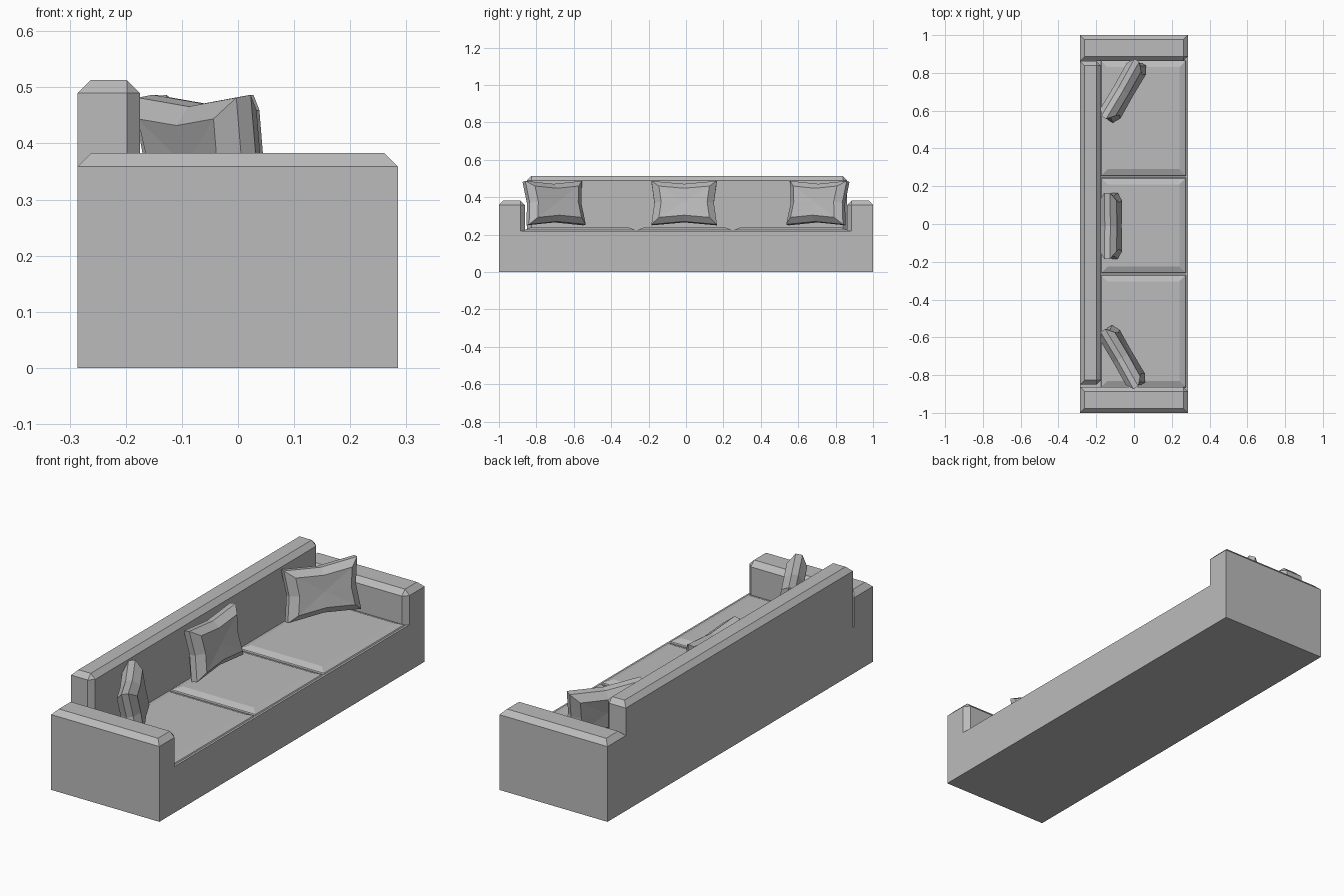
import bpy, bmesh
from math import radians
from mathutils import Matrix, Vector

cube = bpy.data.objects.get("Cube")
if cube:
    bpy.data.objects.remove(cube, do_unlink=True)

fabric = bpy.data.materials.new("grey fabric")
fabric.use_nodes = True
GREY = (0.5, 0.5, 0.5, 1)
fabric.diffuse_color = GREY
fabric.node_tree.nodes["Principled BSDF"].inputs["Base Color"].default_value = GREY


def finish(name, bm):
    bmesh.ops.recalc_face_normals(bm, faces=bm.faces)
    mesh = bpy.data.meshes.new(name)
    bm.to_mesh(mesh)
    bm.free()
    mesh.materials.append(fabric)
    obj = bpy.data.objects.new(name, mesh)
    bpy.context.collection.objects.link(obj)
    return obj


def block(name, lo, hi, width=0, rule=None):
    """Box between two corners, with the edges picked by rule chamfered."""
    lo, hi = Vector(lo), Vector(hi)
    bm = bmesh.new()
    bmesh.ops.create_cube(bm, size=1)
    for v in bm.verts:
        v.co = (lo + hi) / 2 + v.co * (hi - lo)
    if rule:
        mid = (lo + hi) / 2
        edges = [e for e in bm.edges
                 if rule((e.verts[0].co + e.verts[1].co) / 2 - mid, e)]
        bmesh.ops.bevel(bm, geom=edges, offset=width, segments=1,
                        affect='EDGES', clamp_overlap=True)
    return finish(name, bm)


def upright(e):
    return abs(e.verts[0].co.z - e.verts[1].co.z) > 0.01


def is_top(e):
    return not upright(e) and e.verts[0].co.z > 0.3


# Base
block("base", (-0.286, -1, 0), (0.285, 1, 0.22))

# Arms: chamfered around the top and down the inner front edge
for side, label in ((1, "left"), (-1, "right")):
    ys = sorted((side * 0.862, side))
    block(f"{label}_end_arm", (-0.286, ys[0], 0.18), (0.285, ys[1], 0.383), 0.024,
          lambda m, e: is_top(e) or (upright(e) and m.y * side < 0 < m.x))

# Backrest: chamfered around the top and down the front corners
block("backrest", (-0.286, -0.85, 0.18), (-0.175, 0.862, 0.513), 0.023,
      lambda m, e: is_top(e) or (upright(e) and m.x > 0))


# Seat cushions: low slabs with sloping sides
def seat_cushion(name, y0, y1):
    bm = bmesh.new()
    rings = []
    for inset, z in ((0, 0.212), (0.008, 0.225), (0.04, 0.238)):
        x0, x1 = -0.18 + inset, 0.28 - inset
        rings.append([bm.verts.new(p) for p in (
            (x0, y0 + inset, z), (x1, y0 + inset, z),
            (x1, y1 - inset, z), (x0, y1 - inset, z))])
    for a, b in zip(rings, rings[1:]):
        for i in range(4):
            j = (i + 1) % 4
            bm.faces.new((a[i], a[j], b[j], b[i]))
    bm.faces.new(rings[0])
    bm.faces.new(rings[-1])
    finish(name, bm)


for label, y0, y1 in (("right", -0.87, -0.265), ("middle", -0.265, 0.25),
                      ("left", 0.25, 0.87)):
    seat_cushion(f"{label}_seat_cushion", y0, y1)


# Throw pillows: pinched outline, sloping border, dimpled panel on both sides
def pillow_ring(bm, x, half_w, half_h, pinch):
    pts = []
    for sy, sz in ((-1, -1), (0, -1), (1, -1), (1, 0), (1, 1), (0, 1), (-1, 1), (-1, 0)):
        y = sy * (half_w - (pinch if sz == 0 else 0))
        z = sz * (half_h - (pinch if sy == 0 else 0))
        pts.append(bm.verts.new((x, y, z)))
    return pts


def pillow(name, location, turn):
    bm = bmesh.new()
    rings = [pillow_ring(bm, *r) for r in (
        (-0.045, 0.135, 0.085, 0.012), (-0.015, 0.175, 0.118, 0.016),
        (0.015, 0.175, 0.118, 0.016), (0.045, 0.135, 0.085, 0.012))]
    for a, b in zip(rings, rings[1:]):
        for i in range(8):
            j = (i + 1) % 8
            bm.faces.new((a[i], a[j], b[j], b[i]))
    for ring, x in ((rings[0], -0.041), (rings[-1], 0.041)):
        centre = bm.verts.new((x, 0, 0))
        for i in range(8):
            bm.faces.new((ring[i], ring[(i + 1) % 8], centre))
    obj = finish(name, bm)
    obj.matrix_world = (Matrix.Translation(location)
                        @ Matrix.Rotation(radians(turn), 4, 'Z')
                        @ Matrix.Rotation(radians(-10), 4, 'Y'))


pillow("middle_pillow", (-0.122, -0.01, 0.368), 0)
pillow("left_pillow", (-0.055, 0.705, 0.368), -30)
pillow("right_pillow", (-0.06, -0.705, 0.368), 30)
